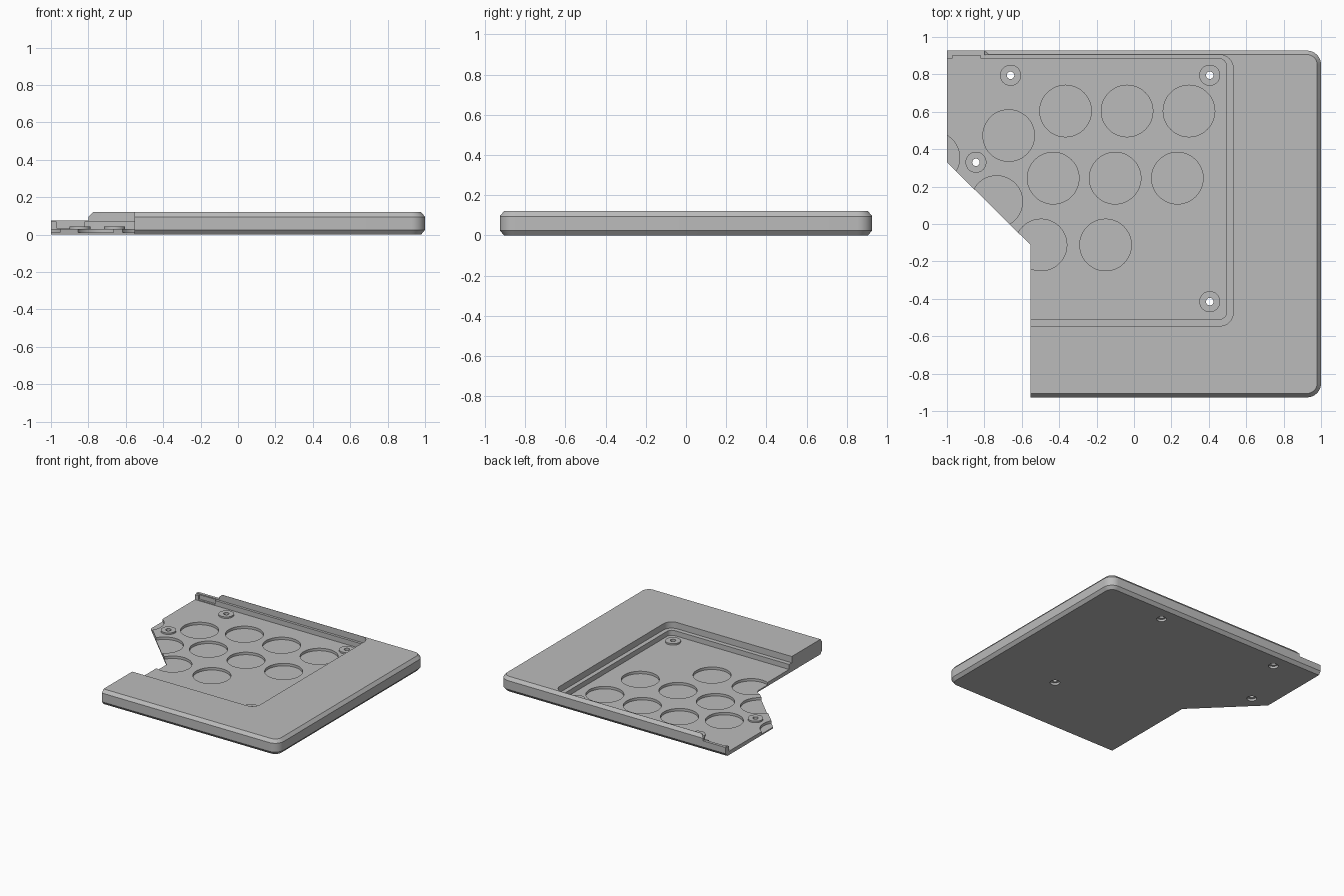
import bpy, bmesh, math

if "Cube" in bpy.data.objects:
    bpy.data.objects.remove(bpy.data.objects["Cube"])

grey = bpy.data.materials.new("plain grey")
grey.diffuse_color = (0.5, 0.5, 0.5, 1)
grey.use_nodes = True
grey.node_tree.nodes["Principled BSDF"].inputs["Base Color"].default_value = grey.diffuse_color


def rounded(x0, x1, y0, y1, r, n=8):
    """Counter-clockwise rounded rectangle."""
    pts = []
    for cx, cy, a0 in ((x1 - r, y1 - r, 0), (x0 + r, y1 - r, 90),
                       (x0 + r, y0 + r, 180), (x1 - r, y0 + r, 270)):
        for i in range(n + 1):
            a = math.radians(a0 + 90 * i / n)
            pts.append((cx + r * math.cos(a), cy + r * math.sin(a)))
    return pts


def circle(c, r, n=48):
    return [(c[0] + r * math.cos(2 * math.pi * i / n),
             c[1] + r * math.sin(2 * math.pi * i / n)) for i in range(n)]


def loft(name, stacks):
    """Each stack is a list of (outline, z) rings joined into a closed solid."""
    bm = bmesh.new()
    for stack in stacks:
        rings = [[bm.verts.new((x, y, z)) for x, y in pts] for pts, z in stack]
        bm.faces.new(rings[0][::-1])
        bm.faces.new(rings[-1])
        for a, b in zip(rings, rings[1:]):
            for i in range(len(a)):
                j = (i + 1) % len(a)
                bm.faces.new((a[i], a[j], b[j], b[i]))
    bmesh.ops.recalc_face_normals(bm, faces=bm.faces)
    me = bpy.data.meshes.new(name)
    bm.to_mesh(me)
    bm.free()
    me.materials.append(grey)
    ob = bpy.data.objects.new(name, me)
    bpy.context.collection.objects.link(ob)
    return ob


def prism(name, outlines, z0, z1):
    return loft(name, [[(o, z0), (o, z1)] for o in outlines])


def combine(tool, operation='DIFFERENCE'):
    """Apply a boolean to the case and discard the tool."""
    bpy.context.view_layer.objects.active = case
    mod = case.modifiers.new("bool", 'BOOLEAN')
    mod.operation, mod.solver, mod.object = operation, 'EXACT', tool
    bpy.ops.object.modifier_apply(modifier=mod.name)
    bpy.data.objects.remove(tool)


# Slab with rounded corners and chamfered top and bottom rims
def rim(d):
    return rounded(-1.4 + d, 1 - d, -0.927 + d, 0.927 - d, 0.075 - d)


case = loft("keyboard_case", [[(rim(0.021), 0), (rim(0), 0.025),
                               (rim(0), 0.095), (rim(0.021), 0.12)]])

# Stepped pocket: plate ledge, then floor
combine(prism("ledge_cutter", [rounded(-1.6, 0.53, -0.545, 0.904, 0.07)], 0.07, 0.3))
combine(prism("floor_cutter", [rounded(-1.6, 0.495, -0.51, 0.884, 0.04)], 0.03, 0.3))

# Round switch recesses in the floor
switches = [(-0.366, 0.604), (-0.037, 0.604), (0.294, 0.604), (-0.67, 0.473),
            (-0.432, 0.245), (-0.101, 0.245), (0.232, 0.245), (-1.07, 0.355),
            (-0.734, 0.12), (-0.497, -0.112), (-0.152, -0.112)]
combine(prism("switch_cutter", [circle(c, 0.138) for c in switches], 0.01, 0.2))

# Screw bosses with through holes and counterbores underneath
screws = [(-0.66, 0.795), (0.405, 0.795), (-0.845, 0.33), (0.405, -0.415)]
combine(prism("boss", [circle(c, 0.056) for c in screws], 0.015, 0.042), 'UNION')
combine(loft("screw_cutter", [[(circle(c, 0.036, 32), -0.1), (circle(c, 0.036, 32), 0.018),
                               (circle(c, 0.02, 32), 0.019), (circle(c, 0.02, 32), 0.2)]
                              for c in screws]))

# Lowered back wall at the left end, with a bevelled step
step = loft("step_cutter", [[([(-1.5, 0.075), (-0.8, 0.075), (-0.8, 0.095), (-0.775, 0.12),
                               (-0.775, 0.3), (-1.5, 0.3)], 0.6),
                             ([(-1.5, 0.075), (-0.8, 0.075), (-0.8, 0.095), (-0.775, 0.12),
                               (-0.775, 0.3), (-1.5, 0.3)], 1.2)]])
for v in step.data.vertices:
    v.co = (v.co.x, v.co.z, v.co.y)
step.data.flip_normals()
combine(step)

# Small connector slot in the lowered wall
combine(prism("slot_cutter", [[(-0.97, 0.86), (-0.82, 0.86), (-0.82, 0.9), (-0.97, 0.9)]],
              0.036, 0.2))

# Trim the left side: straight, diagonal, straight
combine(prism("side_cutter", [[(-2, -1.5), (-0.553, -1.5), (-0.553, -0.112),
                               (-1, 0.33), (-1, 1.5), (-2, 1.5)]], -0.5, 0.5))

bpy.ops.object.select_all(action='DESELECT')
case.select_set(True)
bpy.context.view_layer.objects.active = case
bpy.ops.object.shade_smooth_by_angle(angle=math.radians(25))
